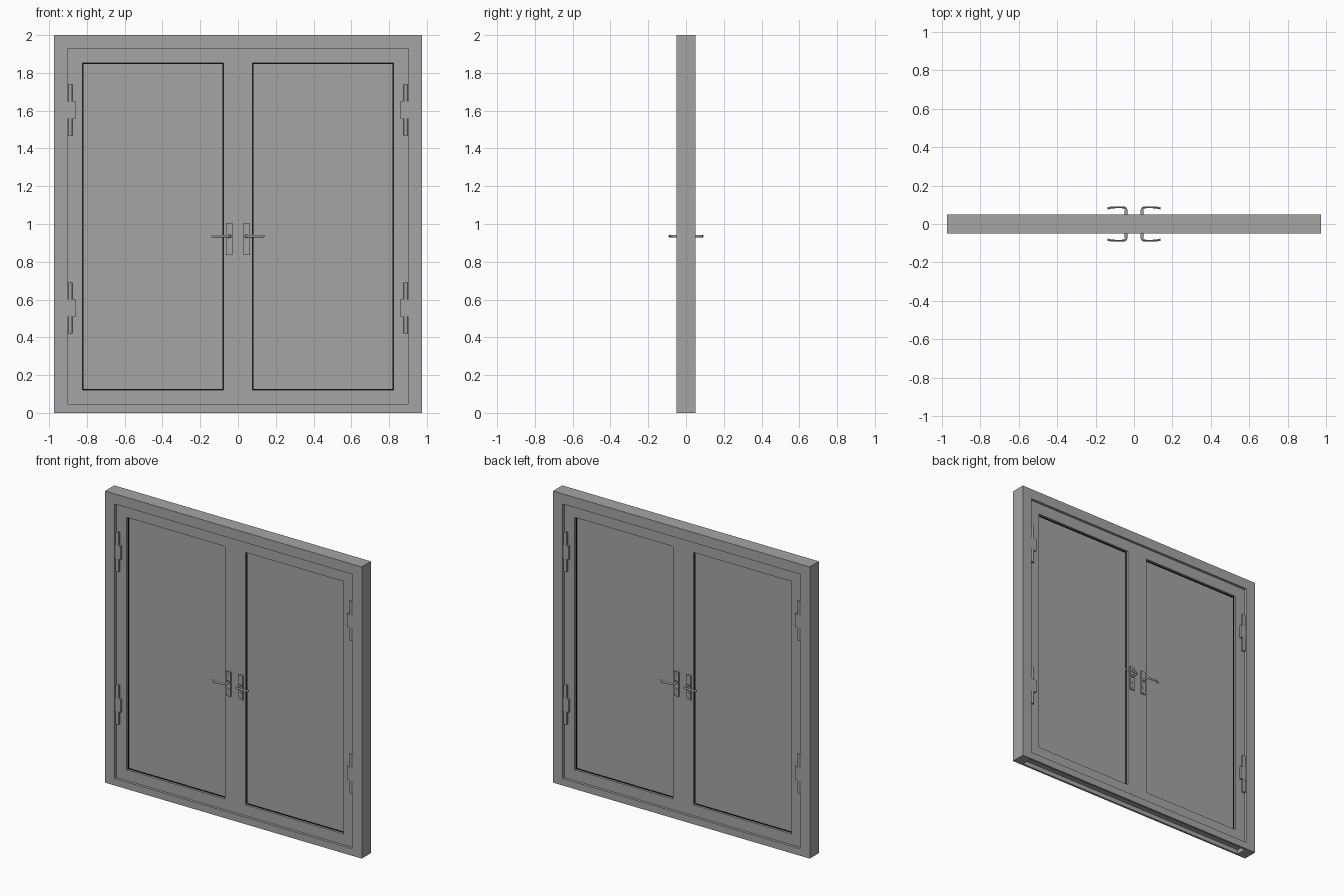
import bpy, bmesh, math
from mathutils import Matrix, Vector

if "Cube" in bpy.data.objects:
    bpy.data.objects.remove(bpy.data.objects["Cube"])


def material(name, v):
    m = bpy.data.materials.new(name)
    m.diffuse_color = (v, v, v, 1)
    m.use_nodes = True
    m.node_tree.nodes["Principled BSDF"].inputs["Base Color"].default_value = m.diffuse_color
    return m


grey = material("mid grey", 0.375)
black = material("black rubber", 0.003)


def finish(name, bm, mat=grey):
    bmesh.ops.recalc_face_normals(bm, faces=bm.faces[:])
    me = bpy.data.meshes.new(name)
    bm.to_mesh(me)
    bm.free()
    me.materials.append(mat)
    ob = bpy.data.objects.new(name, me)
    bpy.context.collection.objects.link(ob)
    return ob


def ring(outer, inner, y, inner_y=None):
    """Rectangular frame from (x0, x1, z0, z1) rectangles, symmetric in y."""
    inner_y = y if inner_y is None else inner_y
    bm = bmesh.new()

    def loop(r, yy):
        x0, x1, z0, z1 = r
        return [bm.verts.new(p) for p in
                ((x0, yy, z0), (x1, yy, z0), (x1, yy, z1), (x0, yy, z1))]

    loops = [loop(outer, -y), loop(inner, -inner_y), loop(inner, inner_y), loop(outer, y)]
    for k in range(4):
        a, b = loops[k], loops[(k + 1) % 4]
        for i in range(4):
            j = (i + 1) % 4
            bm.faces.new((a[i], a[j], b[j], b[i]))
    bmesh.ops.recalc_face_normals(bm, faces=bm.faces[:])
    return bm


def box(bm, x0, x1, y0, y1, z0, z1):
    m = Matrix.Translation(((x0 + x1) / 2, (y0 + y1) / 2, (z0 + z1) / 2)) @ \
        Matrix.Diagonal((abs(x1 - x0), abs(y1 - y0), abs(z1 - z0), 1))
    bmesh.ops.create_cube(bm, size=1, matrix=m)


def cyl(bm, centre, radius, length, axis, segs=16):
    rot = Matrix.Rotation(math.pi / 2, 4, 'X') if axis == 'y' else Matrix()
    bmesh.ops.create_cone(bm, cap_ends=True, segments=segs, radius1=radius, radius2=radius,
                          depth=length, matrix=Matrix.Translation(centre) @ rot)


def smooth(ob):
    bpy.ops.object.select_all(action='DESELECT')
    ob.select_set(True)
    bpy.context.view_layer.objects.active = ob
    bpy.ops.object.shade_smooth_by_angle(angle=math.radians(35))


LEAF = 0.032    # half thickness of a door leaf
PANEL = 0.014   # half thickness of an inset panel

# outer frame with a slot in the underside, stopping short of the jambs
bm = ring((-0.974, 0.974, 0, 2), (-0.9, 0.9, 0.048, 1.93), 0.05)
bm.normal_update()
under = [f for f in bm.faces if f.normal.z < -0.9 and f.calc_center_median().z < 0.01]
bmesh.ops.inset_individual(bm, faces=under, thickness=0.02, depth=0)
for v in under[0].verts:
    v.co.x = math.copysign(0.9, v.co.x)
slot = bmesh.ops.extrude_discrete_faces(bm, faces=under)["faces"]
for v in slot[0].verts:
    v.co.z += 0.03
finish("outer_frame", bm)

for s, side in ((-1, "left"), (1, "right")):
    def rect(x0, x1, z0, z1):
        a, b = sorted((s * x0, s * x1))
        return (a, b, z0, z1)

    # door leaf: stiles and rails around a recessed panel with a thin black seal
    hole = rect(0.078, 0.823, 0.122, 1.853)
    finish(side + "_leaf", ring(rect(0, 0.9, 0.048, 1.93), hole, LEAF))
    finish(side + "_seal", ring(hole, rect(0.083, 0.818, 0.127, 1.848), PANEL + 0.003), black)
    bm = bmesh.new()
    box(bm, hole[0], hole[1], -PANEL, PANEL, hole[2], hole[3])
    finish(side + "_panel", bm)

    for f, face in ((-1, "front"), (1, "back")):
        tag = side + "_" + face

        # hinges: rounded barrels above and below a wider central knuckle
        for zc, level in ((0.555, "lower"), (1.603, "upper")):
            bm = bmesh.new()
            for z0, z1 in ((-0.135, -0.045), (0.045, 0.135)):
                box(bm, s * 0.874, s * 0.902, f * LEAF, f * 0.042, zc + z0, zc + z1)
                cyl(bm, (s * 0.887, f * 0.035, zc + (z0 + z1) / 2), 0.012, z1 - z0, 'z')
            box(bm, s * 0.858, s * 0.902, f * LEAF, f * 0.046, zc - 0.045, zc + 0.045)
            smooth(finish(tag + "_" + level + "_hinge", bm))

        # handle plate
        bm = bmesh.new()
        box(bm, s * 0.028, s * 0.064, f * LEAF, f * 0.04, 0.837, 1.005)
        finish(tag + "_handle_plate", bm)

        # screws, key cylinder and lever collar
        bm = bmesh.new()
        for z, r, d in ((0.99, 0.004, 0.042), (0.852, 0.004, 0.042),
                        (0.885, 0.008, 0.043), (0.935, 0.011, 0.048)):
            cyl(bm, (s * 0.045, f * (LEAF + d) / 2, z), r, d - LEAF, 'y')
        smooth(finish(tag + "_handle_fittings", bm))

        # bent lever swept along a short path
        path = [(0.042, 0.035), (0.042, 0.072), (0.043, 0.081), (0.050, 0.086),
                (0.062, 0.087), (0.100, 0.087), (0.122, 0.085), (0.138, 0.080)]
        pts = [Vector((s * x, f * y, 0.936)) for x, y in path]
        bm = bmesh.new()
        rows = []
        n = 12
        for i, p in enumerate(pts):
            t = (pts[min(i + 1, len(pts) - 1)] - pts[max(i - 1, 0)]).normalized()
            across = t.cross(Vector((0, 0, 1)))
            w = 0.008 if i < 2 else 0.005
            rows.append([bm.verts.new(p + across * w * math.cos(a) + Vector((0, 0, 0.007 * math.sin(a))))
                         for a in (2 * math.pi * k / n for k in range(n))])
        for a, b in zip(rows, rows[1:]):
            for k in range(n):
                bm.faces.new((a[k], a[(k + 1) % n], b[(k + 1) % n], b[k]))
        bm.faces.new(rows[0])
        bm.faces.new(rows[-1])
        smooth(finish(tag + "_lever", bm))
